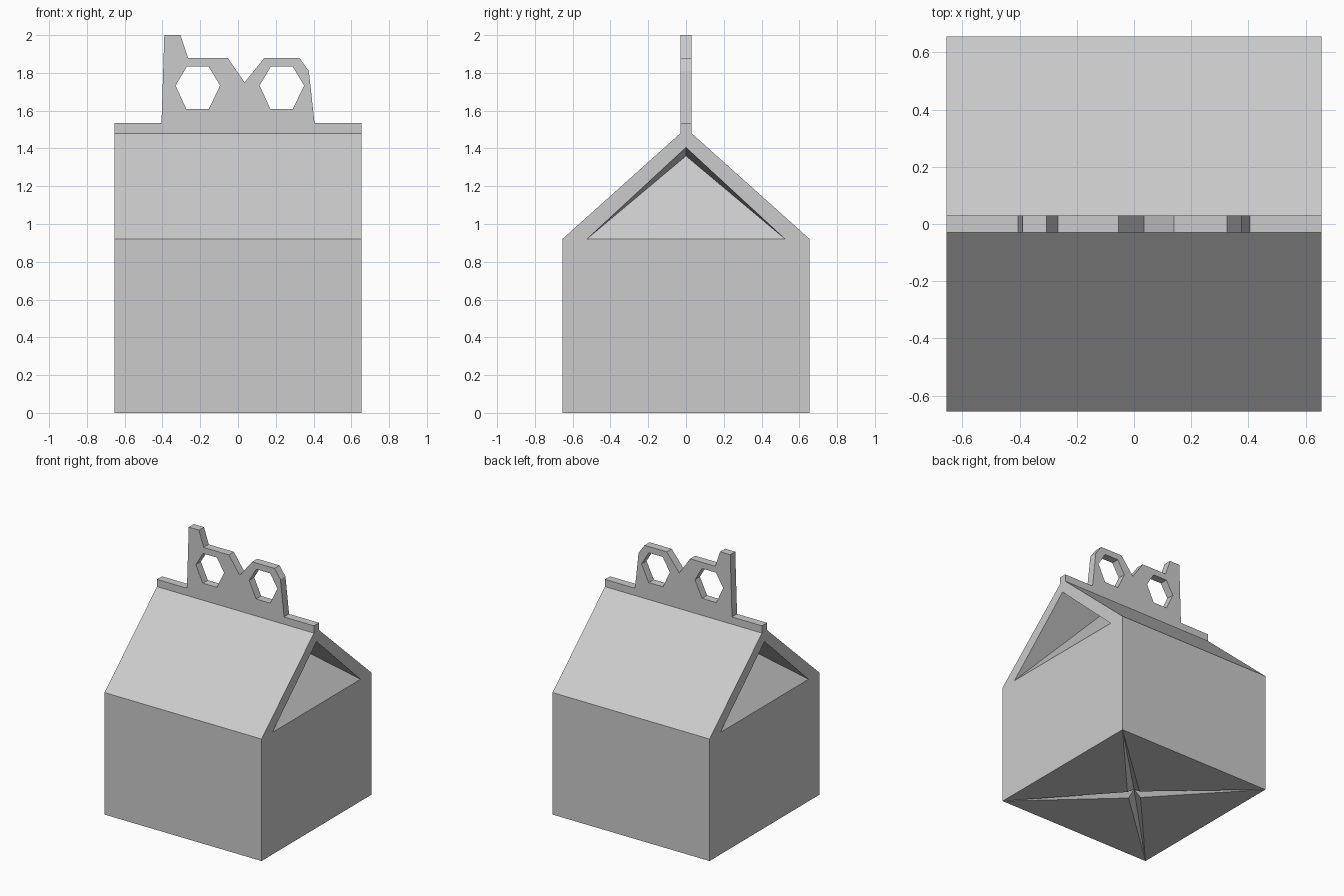
import bpy, bmesh, math

if "Cube" in bpy.data.objects:
    bpy.data.objects.remove(bpy.data.objects["Cube"])

H = 0.655      # half width of the box
EAVE = 0.92    # height of the straight walls
RIDGE = 1.48   # height where the roof meets the flap
T = 0.03       # half thickness of the flap

# Carton body: walls, sloped roof, recessed gable ends, folded base
bm = bmesh.new()


def face(*verts):
    bm.faces.new(verts)


ends = {}
for s in (-1, 1):
    def v(y, z, x=H):
        return bm.verts.new((s * x, y, z))
    a, b, c, d = v(-H, 0), v(H, 0), v(H, EAVE), v(-H, EAVE)
    e, f = v(T, RIDGE), v(-T, RIDGE)
    left, right, apex = v(-0.525, EAVE), v(0.525, EAVE), v(0, 1.405)
    inner = v(0, 1.36, 0.29)
    # Wall and gable rim
    face(a, b, c, right, left, d)
    face(c, e, apex, right)
    face(d, left, apex, f)
    face(e, f, apex)
    # Folded-in gusset
    face(left, right, inner)
    face(left, inner, apex)
    face(right, apex, inner)
    ends[s] = (a, b, c, d, e, f)

m, p = ends[-1], ends[1]
for i, j in ((0, 3), (3, 5), (2, 4), (1, 2)):
    face(m[i], p[i], p[j], m[j])

# Base flaps meeting at a shallow pinched fold
corners = [m[0], p[0], p[1], m[1]]
tips = [bm.verts.new((0.06 * x, 0.06 * y, 0.005))
        for x, y in ((0, -1), (1, 0), (0, 1), (-1, 0))]
centre = bm.verts.new((0, 0, 0.05))
for i in range(4):
    n = (i + 1) % 4
    face(corners[i], corners[n], tips[i])
    face(corners[n], centre, tips[i])
    face(corners[n], tips[n], centre)

bmesh.ops.recalc_face_normals(bm, faces=bm.faces)
mesh = bpy.data.meshes.new("carton_body")
bm.to_mesh(mesh)
bm.free()
bpy.context.collection.objects.link(bpy.data.objects.new("carton_body", mesh))

# Top flap: cut-out outline with two six-sided holes
outline = [(-H, RIDGE), (H, RIDGE), (H, 1.535), (0.405, 1.535), (0.375, 1.81),
           (0.325, 1.88), (0.14, 1.88), (0.035, 1.75), (-0.055, 1.88),
           (-0.265, 1.88), (-0.305, 2.0), (-0.39, 2.0), (-0.405, 1.535),
           (-H, 1.535)]


def hole(cx):
    return [(cx - 0.118, 1.733), (cx - 0.058, 1.833), (cx + 0.058, 1.833),
            (cx + 0.118, 1.733), (cx + 0.058, 1.608), (cx - 0.06, 1.608)]


curve = bpy.data.curves.new("top_flap", 'CURVE')
curve.dimensions = '2D'
curve.fill_mode = 'BOTH'
curve.extrude = T
for pts in (outline, hole(-0.213), hole(0.232)):
    sp = curve.splines.new('POLY')
    sp.points.add(len(pts) - 1)
    for q, (x, z) in zip(sp.points, pts):
        q.co = (x, z, 0, 1)
    sp.use_cyclic_u = True
flap = bpy.data.objects.new("top_flap", curve)
bpy.context.collection.objects.link(flap)
flap.rotation_euler.x = math.pi / 2
bpy.context.view_layer.objects.active = flap
flap.select_set(True)
bpy.ops.object.convert(target='MESH')
for poly in flap.data.polygons:
    poly.use_smooth = False
